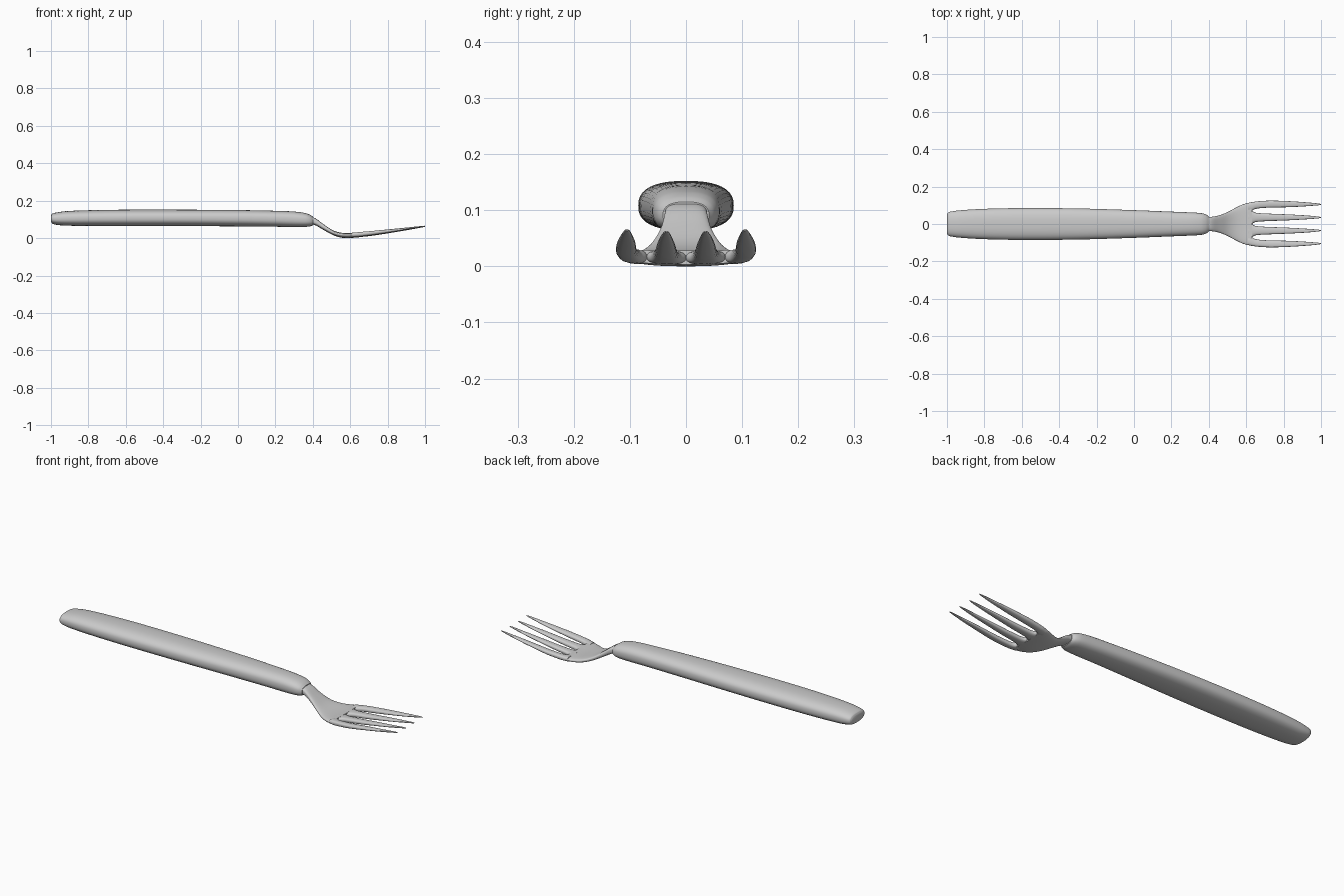
import bpy, bmesh, math

if "Cube" in bpy.data.objects:
    bpy.data.objects.remove(bpy.data.objects["Cube"])


def refine(rows, steps):
    """Cubic interpolation of station rows; first column is x."""
    n = len(rows)

    def slope(i, c):
        a, b = rows[max(i - 1, 0)], rows[min(i + 1, n - 1)]
        return (b[c] - a[c]) / (b[0] - a[0])

    out = []
    for i in range(n - 1):
        p, q = rows[i], rows[i + 1]
        h = q[0] - p[0]
        for s in range(steps):
            t = s / steps
            row = [p[0] + h * t]
            for c in range(1, len(p)):
                row.append((2*t**3 - 3*t**2 + 1) * p[c] + (t**3 - 2*t**2 + t) * h * slope(i, c)
                           + (3*t**2 - 2*t**3) * q[c] + (t**3 - t**2) * h * slope(i + 1, c))
            out.append(row)
    out.append(list(rows[-1]))
    return out


def loft(name, rows, power, seg=32, steps=4, dish=0.0):
    """Skin rounded sections; rows are (x, y_min, y_max, z_bottom, z_top)."""
    bm = bmesh.new()
    rings = []
    for x, y0, y1, z0, z1 in refine(rows, steps):
        ring = []
        for k in range(seg):
            a = 2 * math.pi * k / seg
            c, s = math.cos(a), math.sin(a)
            y = (y0 + y1) / 2 + (y1 - y0) / 2 * math.copysign(abs(c) ** (2 / power), c)
            z = (z0 + z1) / 2 + (z1 - z0) / 2 * math.copysign(abs(s) ** (2 / power), s)
            ring.append(bm.verts.new((x, y, z + dish * y * y)))
        rings.append(ring)
    for a, b in zip(rings, rings[1:]):
        for k in range(seg):
            j = (k + 1) % seg
            bm.faces.new((a[k], a[j], b[j], b[k]))
    bm.faces.new(rings[0])
    bm.faces.new(rings[-1])
    bmesh.ops.recalc_face_normals(bm, faces=bm.faces)
    me = bpy.data.meshes.new(name)
    bm.to_mesh(me)
    bm.free()
    ob = bpy.data.objects.new(name, me)
    bpy.context.collection.objects.link(ob)
    for o in bpy.context.selected_objects:
        o.select_set(False)
    ob.select_set(True)
    bpy.context.view_layer.objects.active = ob
    bpy.ops.object.shade_smooth_by_angle(angle=math.radians(45))
    return ob


# Handle: x, half width, bottom, top
handle = [(-1, .05, .088, .12), (-.994, .061, .078, .13), (-.97, .068, .071, .137),
          (-.92, .074, .067, .144), (-.8, .081, .065, .149), (-.6, .085, .064, .152),
          (-.3, .083, .064, .152), (0, .074, .063, .150), (.2, .066, .061, .146),
          (.3, .062, .059, .142), (.36, .058, .060, .134), (.385, .051, .063, .125),
          (.4, .041, .068, .115)]
loft("handle", [(x, -w, w, b, t) for x, w, b, t in handle], 2.5, seg=40)

# Neck and flared head plate
head = [(.37, .038, .074, .116), (.41, .038, .070, .108), (.455, .046, .045, .076),
        (.5, .064, .020, .046), (.54, .085, .005, .031), (.585, .106, .000, .026),
        (.63, .117, .003, .028)]
loft("head", [(x, -w, w, b, t) for x, w, b, t in head], 3, seg=48, dish=.35)

# Tines: shared side profile, edges for the inner and outer tine
side = [(.61, .002, .027), (.63, .003, .028), (.645, .004, .029), (.67, .007, .031),
        (.73, .014, .036), (.83, .030, .046), (.92, .045, .055), (.985, .057, .062),
        (1, .060, .063)]
inner = [(-.001, .071), (.000, .070), (.009, .062), (.013, .058), (.016, .055),
         (.020, .051), (.025, .046), (.030, .040), (.033, .037)]
outer = [(.069, .112), (.070, .117), (.079, .119), (.084, .122), (.088, .125),
         (.090, .122), (.095, .116), (.100, .110), (.103, .107)]
for label, edges in (("inner", inner), ("outer", outer)):
    for sign, hand in ((1, "left"), (-1, "right")):
        rows = [(x, min(sign * a, sign * b), max(sign * a, sign * b), zb, zt)
                for (x, zb, zt), (a, b) in zip(side, edges)]
        loft(f"{label}_tine_{hand}", rows, 2.6, seg=20, dish=.3)
